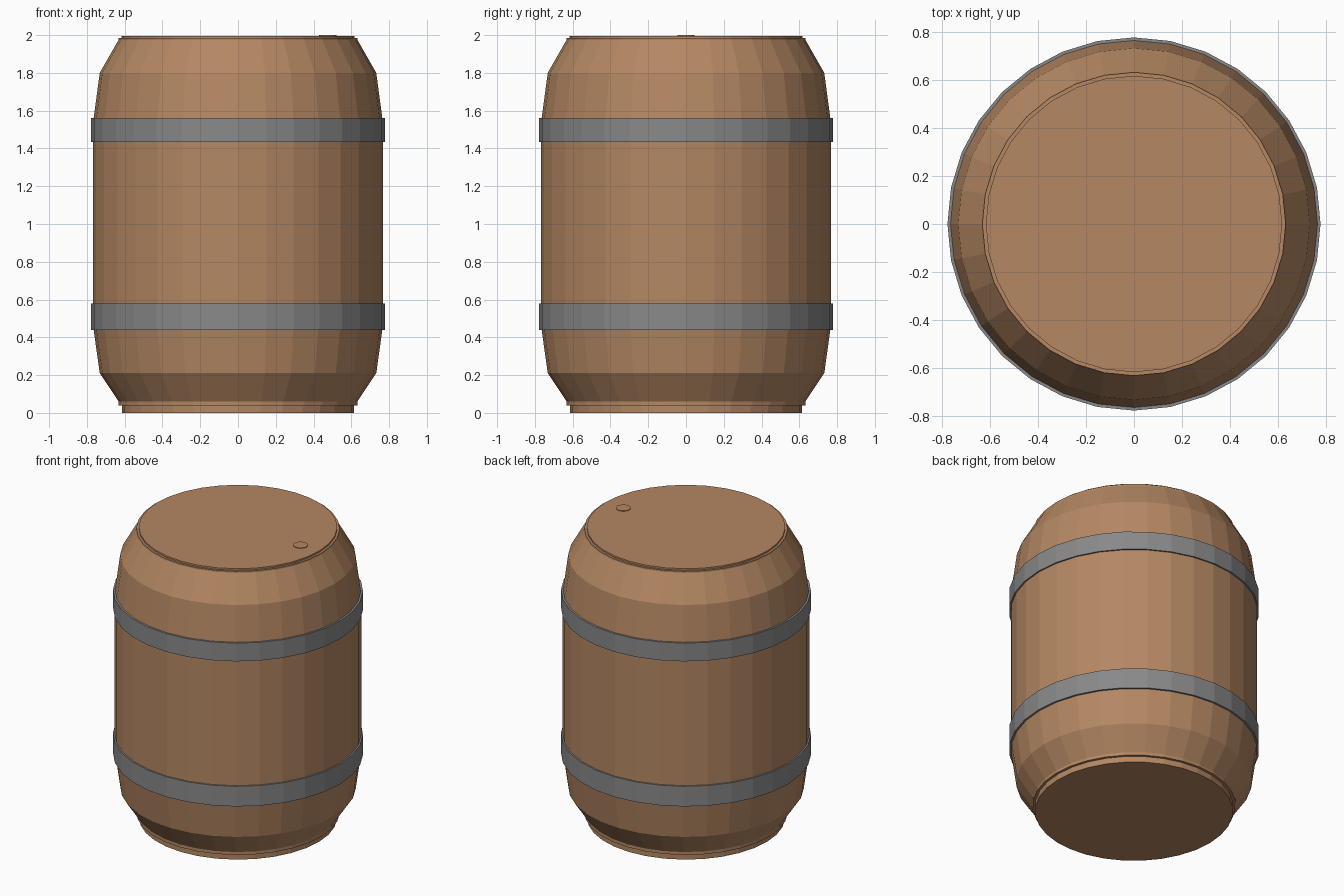
import bpy, bmesh, math

if "Cube" in bpy.data.objects:
    bpy.data.objects.remove(bpy.data.objects["Cube"])

SIDES = 32


def material(name, rgb):
    m = bpy.data.materials.new(name)
    m.diffuse_color = (*rgb, 1)
    m.use_nodes = True
    m.node_tree.nodes["Principled BSDF"].inputs["Base Color"].default_value = m.diffuse_color
    return m


wood = material("oak brown", (0.46, 0.245, 0.125))
iron = material("iron grey", (0.25, 0.25, 0.255))


def lathe(name, profile, mat, sides=SIDES, x=0.0, closed=False):
    """Revolve (radius, z) points; cap the ends, or join them into a ring."""
    bm = bmesh.new()
    rings = [[bm.verts.new((x + r * math.cos(2 * math.pi * i / sides),
                            r * math.sin(2 * math.pi * i / sides), z))
              for i in range(sides)] for r, z in profile]
    pairs = list(zip(rings, rings[1:]))
    if closed:
        pairs.append((rings[-1], rings[0]))
    else:
        bm.faces.new(rings[0][::-1])
        bm.faces.new(rings[-1])
    for a, b in pairs:
        for i in range(sides):
            j = (i + 1) % sides
            bm.faces.new((a[i], a[j], b[j], b[i]))
    bmesh.ops.recalc_face_normals(bm, faces=bm.faces)
    mesh = bpy.data.meshes.new(name)
    bm.to_mesh(mesh)
    bm.free()
    mesh.materials.append(mat)
    ob = bpy.data.objects.new(name, mesh)
    bpy.context.collection.objects.link(ob)
    return ob


# bulging staves, with a foot disc below and a lid step above
lathe("barrel_body", [(0.615, 0), (0.615, 0.04), (0.632, 0.04), (0.632, 0.06),
                      (0.732, 0.21), (0.767, 0.46), (0.767, 1.54),
                      (0.732, 1.80), (0.632, 1.975), (0.632, 1.985),
                      (0.617, 1.985), (0.617, 1.996)], wood)

# iron hoops
for name, z0, z1 in (("lower_hoop", 0.44, 0.578), ("upper_hoop", 1.435, 1.56)):
    lathe(name, [(0.75, z0), (0.777, z0), (0.777, z1), (0.75, z1)],
          iron, closed=True)

# bung on the lid
lathe("bung", [(0.046, 1.985), (0.046, 2.0)], wood, 16, 0.475)
